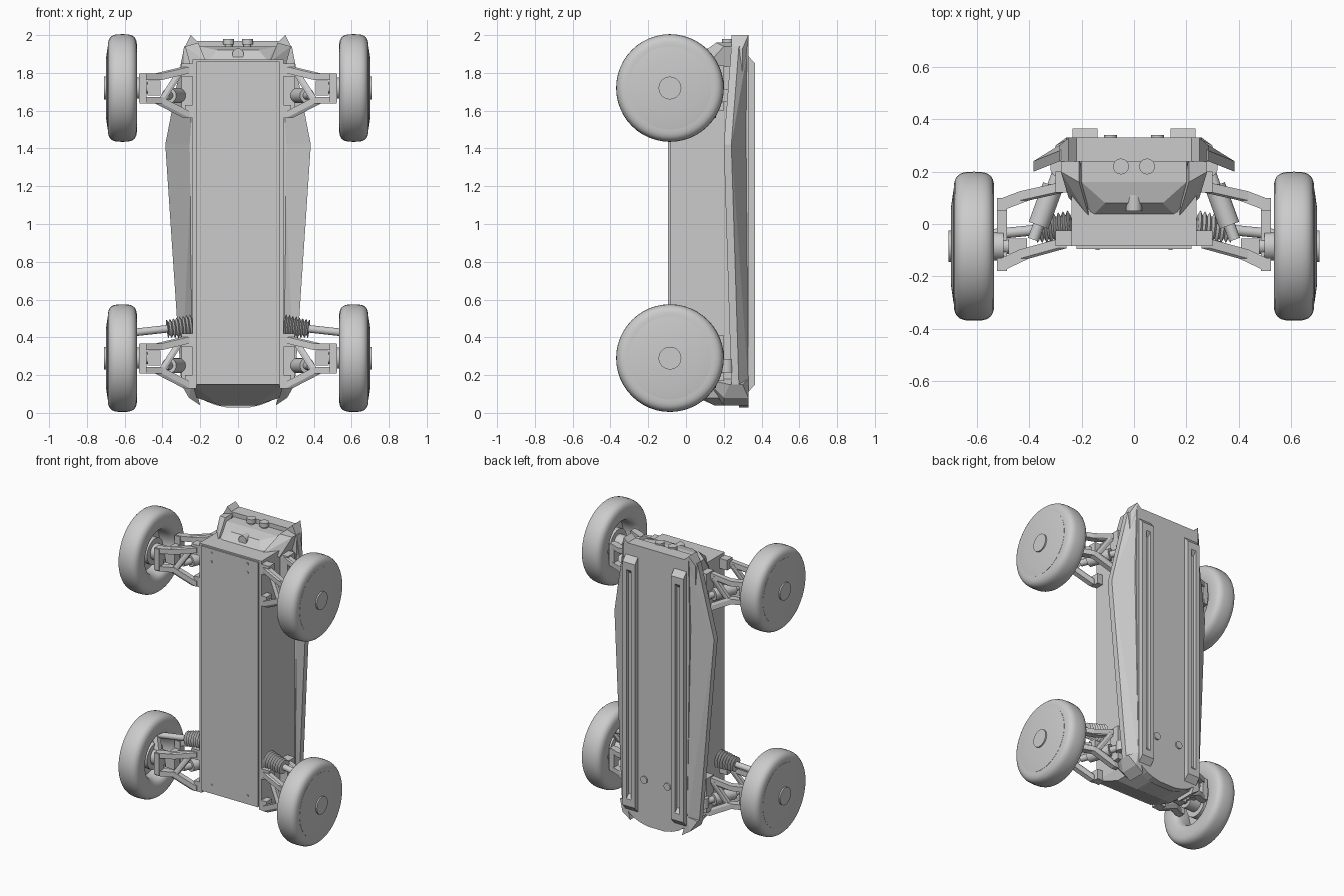
import bpy
import bmesh
from math import cos, sin, tau, radians, copysign
from itertools import product
from mathutils import Vector

default_cube = bpy.data.objects.get("Cube")
if default_cube:
    bpy.data.objects.remove(default_cube)

# Shared sizes
TUB_SIDE = .24
FRONT, BACK, RAIL_BACK = -.085, .33, .365
LOW, HIGH, TOP = .15, 1.86, 2
WHEEL_RADIUS = .285
AXLES = {"upper": 1.72, "lower": .29}

COLOUR = (.6, .6, .6, 1)
grey = bpy.data.materials.new("plain grey")
grey.use_nodes = True
grey.diffuse_color = COLOUR
grey.node_tree.nodes["Principled BSDF"].inputs["Base Color"].default_value = COLOUR


def finish(name, mesh_builder, smooth=False):
    bmesh.ops.recalc_face_normals(mesh_builder, faces=mesh_builder.faces)
    mesh = bpy.data.meshes.new(name)
    mesh_builder.to_mesh(mesh)
    mesh_builder.free()
    mesh.materials.append(grey)
    part = bpy.data.objects.new(name, mesh)
    bpy.context.collection.objects.link(part)
    if smooth:
        bpy.ops.object.select_all(action='DESELECT')
        part.select_set(True)
        bpy.context.view_layer.objects.active = part
        bpy.ops.object.shade_smooth_by_angle(angle=radians(35))
    return part


def pair(part):
    """Repeat a part on the other side of the model."""
    part.modifiers.new("both sides", 'MIRROR').use_axis[0] = True


def across(points):
    return points + [(-x, y, z) for x, y, z in points]


def hull(name, points):
    """Convex solid around the given points."""
    builder = bmesh.new()
    for point in set(points):
        builder.verts.new(point)
    bmesh.ops.convex_hull(builder, input=builder.verts)
    loose = [vert for vert in builder.verts if not vert.link_faces]
    bmesh.ops.delete(builder, geom=loose, context='VERTS')
    return finish(name, builder)


def span(xs, ys, zs):
    return list(product(xs, ys, zs))


def around(centre, size):
    return span(*[(c - s / 2, c + s / 2) for c, s in zip(centre, size)])


def block(name, xs, ys, zs):
    return hull(name, span(xs, ys, zs))


def strut(name, start, end, thickness):
    size = [thickness] * 3
    return hull(name, around(start, size) + around(end, size))


def lathe(name, start, end, profile, ring=False):
    """Revolve (distance, radius) pairs about the line from start to end."""
    start, end = Vector(start), Vector(end)
    turn = (end - start).to_track_quat('Z', 'Y')
    segments = 48
    angles = [tau * step / segments for step in range(segments)]
    builder = bmesh.new()
    loops = [[builder.verts.new(start + turn @ Vector((r * cos(a), r * sin(a), d))) for a in angles]
             for d, r in profile]
    for near, far in zip(loops, loops[1:] + loops[:1] if ring else loops[1:]):
        for i in range(segments):
            builder.faces.new((near[i - 1], near[i], far[i], far[i - 1]))
    if not ring:
        builder.faces.new(loops[0])
        builder.faces.new(loops[-1])
    return finish(name, builder, smooth=True)


def rod(name, start, end, radius):
    length = (Vector(end) - Vector(start)).length
    return lathe(name, start, end, [(0, radius), (length, radius)])


# Main tub with its front skin and sloping lower end
block("chassis_tub", (-TUB_SIDE, TUB_SIDE), (FRONT, BACK - .02), (LOW, HIGH))
block("front_skin", (-.22, .22), (FRONT - .01, FRONT), (LOW, HIGH))
hull("lower_end", across(span([TUB_SIDE], (FRONT, .3), [LOW]) + span([.22], (.1, .3), [.08])
                         + span([.1], (.15, .3), [.04])))

# Back panel with a rounded lower edge
curve = [(TUB_SIDE * cos(tau * i / 24), LOW - .125 * sin(tau * i / 24)) for i in range(6)]
hull("back_panel", across([(x, y, z) for x, z in curve + [(.26, 1.5), (.25, TOP - .03)]
                           for y in (.28, BACK)]))
block("upper_rim", (-.22, .22), (TUB_SIDE, BACK), (HIGH, TOP - .03))

# Upper deck, raised hood, lens and twin mast heads
block("upper_deck", (-TUB_SIDE, TUB_SIDE), (FRONT, .28), (HIGH - .02, HIGH + .01))
hull("hood", across(span([.16], [.03], [HIGH]) + [(.11, .08, 1.92)]
                    + span([TUB_SIDE], (.13, .27), [HIGH]) + span([.2], (.16, .27), [1.94])))
rod("hood_lens", (0, .11, 1.9), (0, .05, 1.9), .03)
for height, radius in ((1.96, .02), (1.98, .03)):
    pair(rod("mast_head", (.05, .22, height - .03), (.05, .22, height), radius))

# Corner fins and cheeks beside the hood
fin_depth = (TUB_SIDE, BACK)
pair(hull("corner_fin", span([.25], fin_depth, [TOP]) + span([.21], fin_depth, [HIGH, 1.96])
          + span([.285], (TUB_SIDE, .3), (1.8, 1.93))))
pair(hull("hood_cheek", span([.17], [.02], [HIGH]) + span([.25], (.1, .26), [HIGH - .03])
          + span([.21], (.16, .26), [1.96]) + span([.28], (.2, .26), [1.94])))


# Sloping side panels, widest below the upper axle
def panel_section(side, depth, height):
    return (span([TUB_SIDE], (BACK - .04, BACK), [height])
            + span([side], (depth, depth + .04), [height]))


widest = panel_section(.385, .2, 1.42)
pair(hull("side_panel_upper", panel_section(.285, TUB_SIDE, 1.94) + widest))
pair(hull("side_panel_lower", panel_section(.3, TUB_SIDE, LOW) + widest))

# Lower corner bumpers
pair(hull("corner_bumper", span([.2], (.2, BACK), [.04]) + span([.26], (.2, BACK), [.08])
          + span([.3], (.23, .3), [LOW]) + span([TUB_SIDE], (.1, BACK), [LOW + .03])))


# Slotted back rails with chamfered ends
def rail(name, xs, bottom, top, depth=RAIL_BACK):
    chamfer = .05
    pair(hull(name, span(xs, [BACK - .01], (bottom, top))
              + span(xs, [depth], (bottom + chamfer, top - chamfer))))


rail_bottom, rail_top = .1, 1.9
inner, outer, lip = .14, .235, .03
rail("rail_inner_lip", (inner, inner + lip), rail_bottom, rail_top)
rail("rail_outer_lip", (outer - lip, outer), rail_bottom, rail_top)
rail("rail_floor", (inner, outer), rail_bottom, rail_top, BACK + .01)
rail("rail_lower_cap", (inner, outer), rail_bottom, rail_bottom + LOW)
rail("rail_upper_cap", (inner, outer), rail_top - LOW, rail_top)

# Panel studs and screws
pair(rod("back_stud", (.09, BACK - .01, .35), (.09, BACK + .01, .35), .025))
for height in (.21, 1.77, 1.83):
    pair(rod("front_screw", (inner, FRONT, height), (inner, FRONT - .015, height), .008))


# Rounded tyre section
def tyre_section():
    half_width, half_height, steps = .077, .07, 28

    def squared(value):
        return copysign(abs(value) ** .65, value)
    angles = [tau * step / steps for step in range(steps)]
    return [(.612 + half_width * squared(cos(a)),
             WHEEL_RADIUS + half_height * (squared(sin(a)) - 1)) for a in angles]


def build_corner(axle, centre):
    def on_axis(x):
        return (x, FRONT, centre)

    # Wheel: open dish inside, hub cap outside
    origin, outward = on_axis(0), on_axis(1)
    pair(lathe(axle + "_tyre", origin, outward, tyre_section(), ring=True))
    pair(lathe(axle + "_wheel_disc", origin, outward, [(.65, .22), (.69, .22), (.7, LOW)]))
    pair(rod(axle + "_hub_cap", on_axis(.69), on_axis(.71), .06))
    pair(rod(axle + "_stub_axle", on_axis(.43), on_axis(.66), .03))
    pair(rod(axle + "_hub", on_axis(.5), on_axis(.58), .055))
    pair(rod(axle + "_brake_drum", on_axis(.58), on_axis(.66), .09))

    # Inner mounts along the tub
    mount_depth = (FRONT, FRONT + .06)
    pair(block(axle + "_mount_high", (.22, .3), mount_depth, (centre + .06, centre + .13)))
    pair(block(axle + "_mount_low", (.22, .28), mount_depth, (centre - .16, centre - .09)))
    pair(block(axle + "_mount_rear", (.22, .3), (.12, .2), (centre - .12, centre + .12)))

    # Two open-framed arms reaching out to the upright
    for arm, root_depth, tip_depth in (("_front_arm", -.075, -.155), ("_rear_arm", .14, .075)):
        name = axle + arm
        middle_depth = (root_depth + tip_depth) / 2
        for root_lift, tip_lift in ((.095, .06), (-.14, -.065)):
            root = (.275, root_depth, centre + root_lift)
            middle = (.42, middle_depth, centre + tip_lift)
            tip = (.505, tip_depth, centre + tip_lift)
            pair(strut(name + "_beam", root, middle, .035))
            pair(strut(name + "_tip", middle, tip, .035))
        pair(strut(name + "_brace", (.31, root_depth, centre + .08),
                   (.4, middle_depth, centre - .06), .025))
        pair(hull(name + "_end", around((.505, tip_depth, centre), (.04, .05, LOW))))

    # Upright, knuckle and shock absorber
    pair(strut(axle + "_upright", (.505, tip_depth, centre), (.505, -.155, centre), .04))
    pair(hull(axle + "_knuckle", around(on_axis(.445), (.07, .06, .08))))
    level = centre - .04
    eye, foot = Vector((.285, .215, level)), Vector((.385, -.06, level))
    pair(rod(axle + "_shock_shaft", eye, foot, .022))
    pair(rod(axle + "_shock_body", eye.lerp(foot, .25), eye.lerp(foot, .8), .04))
    lift = Vector((0, 0, .035))
    pair(rod(axle + "_shock_eye", eye - lift, eye + lift, .035))


for axle, centre in AXLES.items():
    build_corner(axle, centre)

# Steering rods with ribbed boots at the lower axle
boot_start, rod_end = (TUB_SIDE, -.01, .46), (.6, -.045, .42)
ribs = [(.009 * i, (.064 if i % 2 else .046) - .001 * i) for i in range(16)]
pair(lathe("steering_boot", boot_start, rod_end, ribs))
pair(rod("steering_rod", boot_start, rod_end, .02))
pair(strut("steering_link", rod_end, (.56, FRONT, .33), .035))
